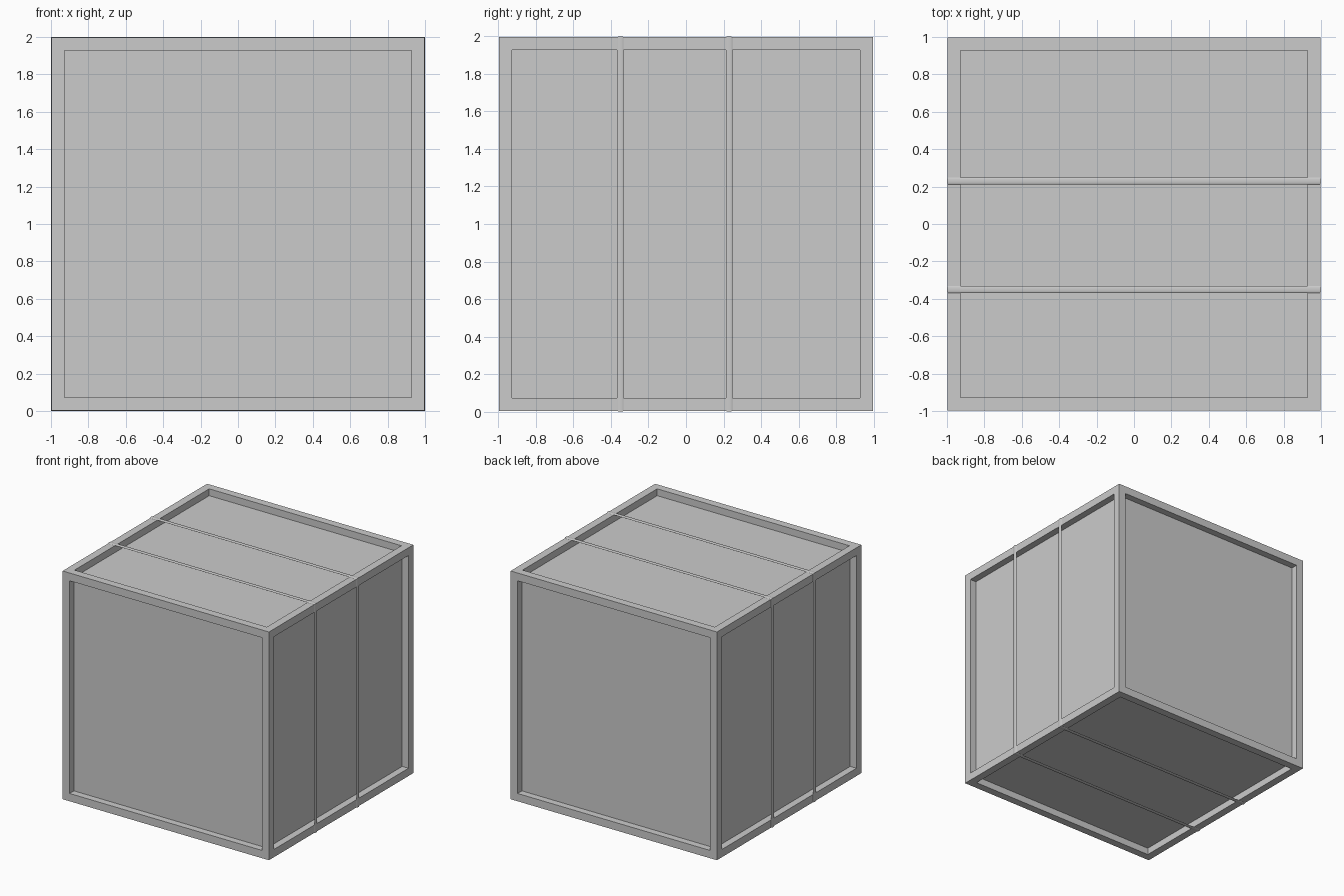
import bpy, bmesh
from math import cos, sin, pi

cube = bpy.data.objects.get("Cube")
if cube:
    bpy.data.objects.remove(cube, do_unlink=True)

HALF = 0.996      # half size of the crate body
RIM = 0.096       # width of the raised rim on every side
RECESS = 0.06     # depth of the sunken panels

grey = bpy.data.materials.new("plain_grey")
grey.use_nodes = True
grey.diffuse_color = (0.6, 0.6, 0.6, 1)
grey.node_tree.nodes["Principled BSDF"].inputs["Base Color"].default_value = (0.6, 0.6, 0.6, 1)


def add_object(name, bm):
    bmesh.ops.recalc_face_normals(bm, faces=bm.faces)
    mesh = bpy.data.meshes.new(name)
    bm.to_mesh(mesh)
    bm.free()
    mesh.materials.append(grey)
    obj = bpy.data.objects.new(name, mesh)
    obj.location.z = 1
    bpy.context.collection.objects.link(obj)
    return obj


# Crate body: a box with a sunken panel on each side
bm = bmesh.new()
bmesh.ops.create_cube(bm, size=2 * HALF)
rim = bmesh.ops.inset_individual(bm, faces=bm.faces[:], thickness=RIM)["faces"]
panels = [f for f in bm.faces if f not in rim]
walls = bmesh.ops.inset_individual(bm, faces=panels, thickness=0, depth=-RECESS)
add_object("crate_body", bm)


# Straps: thin domed bands running round the top, bottom and sides
def add_strap(name, y, half_width=0.018, half_thick=0.004, sides=12):
    bm = bmesh.new()
    loops = []
    for sx, sz in ((1, 1), (-1, 1), (-1, -1), (1, -1)):
        loop = []
        for i in range(sides):
            a = 2 * pi * i / sides
            r = HALF + half_thick * sin(a)
            loop.append(bm.verts.new((sx * r, y + half_width * cos(a), sz * r)))
        loops.append(loop)
    for k in range(4):
        a, b = loops[k], loops[(k + 1) % 4]
        for i in range(sides):
            j = (i + 1) % sides
            bm.faces.new((a[i], a[j], b[j], b[i]))
    obj = add_object(name, bm)
    bpy.ops.object.select_all(action="DESELECT")
    obj.select_set(True)
    bpy.context.view_layer.objects.active = obj
    bpy.ops.object.shade_smooth_by_angle(angle=pi / 4)


add_strap("front_strap", -0.35)
add_strap("back_strap", 0.23)
